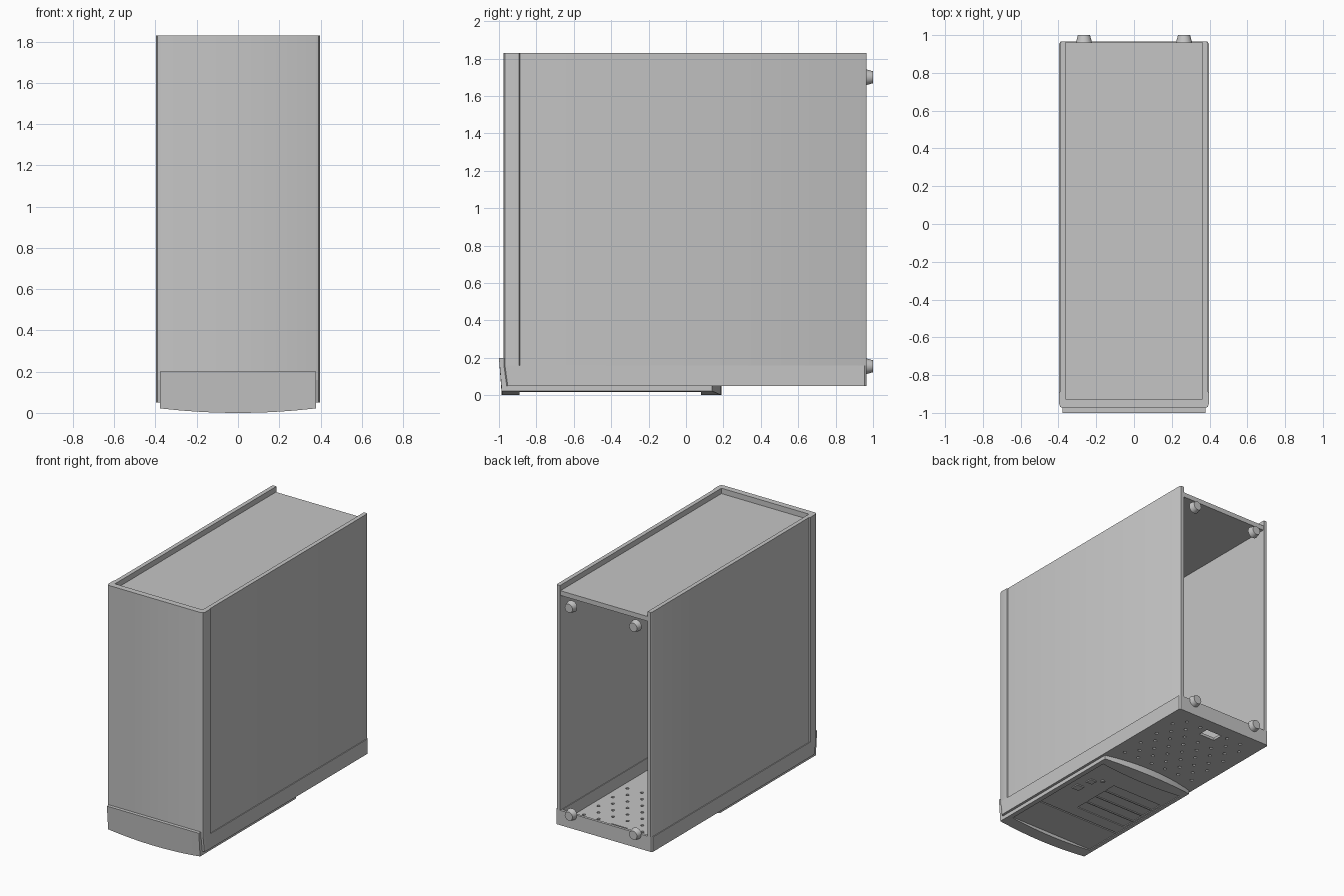
import bpy, bmesh, math
from mathutils import Matrix, Vector

old = bpy.data.objects.get("Cube")
if old:
    bpy.data.objects.remove(old, do_unlink=True)

grey = bpy.data.materials.new("case_grey")
grey.use_nodes = True
grey.diffuse_color = (0.56, 0.56, 0.56, 1)
grey.node_tree.nodes["Principled BSDF"].inputs["Base Color"].default_value = grey.diffuse_color


def finish(name, bm):
    bmesh.ops.recalc_face_normals(bm, faces=bm.faces)
    mesh = bpy.data.meshes.new(name)
    bm.to_mesh(mesh)
    bm.free()
    mesh.materials.append(grey)
    obj = bpy.data.objects.new(name, mesh)
    bpy.context.collection.objects.link(obj)
    return obj


def loft(name, sections):
    """Closed solid through matching rings of points."""
    bm = bmesh.new()
    rings = [[bm.verts.new(p) for p in s] for s in sections]
    n = len(rings[0])
    for a, b in zip(rings, rings[1:]):
        for i in range(n):
            j = (i + 1) % n
            bm.faces.new((a[i], a[j], b[j], b[i]))
    bm.faces.new(rings[0])
    bm.faces.new(rings[-1])
    return finish(name, bm)


def add_box(bm, x, y, z):
    size = Matrix.Diagonal((x[1] - x[0], y[1] - y[0], z[1] - z[0], 1))
    mid = Vector((sum(x) / 2, sum(y) / 2, sum(z) / 2))
    bmesh.ops.create_cube(bm, size=1, matrix=Matrix.Translation(mid) @ size)


def box(name, x, y, z):
    bm = bmesh.new()
    add_box(bm, x, y, z)
    return finish(name, bm)


def cut(obj, bm):
    """Subtract the closed pieces in bm from obj."""
    cutter = finish("cutter", bm)
    cutter.hide_render = True
    mod = obj.modifiers.new("cut", "BOOLEAN")
    mod.operation, mod.solver, mod.object = "DIFFERENCE", "EXACT", cutter
    bpy.context.view_layer.objects.active = obj
    bpy.ops.object.modifier_apply(modifier=mod.name)
    bpy.data.objects.remove(cutter, do_unlink=True)


def smooth(obj):
    bpy.ops.object.select_all(action="DESELECT")
    obj.select_set(True)
    bpy.context.view_layer.objects.active = obj
    bpy.ops.object.shade_smooth_by_angle(angle=math.radians(32))


def mirrored(half):
    return half + [(-x, y) for x, y in reversed(half)]


# Wrap-around shell, open at the back, with side panels set in slightly
half = [(0.375, -0.975), (0.391, -0.968), (0.397, -0.95), (0.397, -0.892),
        (0.391, -0.888), (0.391, 0.955), (0.385, 0.965), (0.36, 0.965), (0.36, -0.93)]
plan = mirrored(half)
shell = loft("shell", [[(x, y, z) for x, y in plan] for z in (0.16, 1.83)])

# Recessed lid between the shell rims
box("recessed_lid", (-0.36, 0.36), (-0.93, 0.96), (1.755, 1.79))

# Base tray: raked front, hollow inside
rim = mirrored([(0.375, -0.975), (0.391, -0.968), (0.397, -0.95), (0.397, 0.955), (0.388, 0.965)])
low = [(x, y + 0.015 if y < 0 else y, 0.05) for x, y in rim]
tray = loft("base_tray", [low, [(x, y, 0.16) for x, y in rim]])
bm = bmesh.new()
add_box(bm, (-0.355, 0.355), (-0.93, 0.945), (0.07, 0.3))
cut(tray, bm)

# Staggered vent holes and a rectangular slot through the tray
bm = bmesh.new()
add_box(bm, (-0.065, 0.065), (0.78, 0.86), (0.03, 0.09))
for row in range(8):
    y = 0.26 + row * 0.085
    for col in range(6 - row % 2):
        x = -0.3 + col * 0.12 + (row % 2) * 0.06
        if abs(x) < 0.1 and abs(y - 0.82) < 0.07:
            continue
        bmesh.ops.create_cone(bm, cap_ends=True, segments=8, radius1=0.012, radius2=0.012,
                              depth=0.06, matrix=Matrix.Translation((x, y, 0.06)))
cut(tray, bm)

# Bulged bezel under the tray, with a bowed rear end
steps = [i / 8 for i in range(-8, 9)]
sections, skirt = [], []
for t in steps:
    x, zb, ye = 0.378 * t, 0.022 * t * t, 0.19 - 0.05 * t * t
    sections.append([(x, -0.982, zb), (x, ye, zb), (x, ye, 0.06), (x, -0.96, 0.06)])
    skirt.append([(x, -0.985, zb), (x, -1.0, 0.2), (x, -0.97, 0.2), (x, -0.955, zb)])
bezel = loft("bezel", sections)
smooth(loft("front_skirt", skirt))

# Sunken bezel panel, then drive bays and a dividing groove
bm = bmesh.new()
add_box(bm, (-0.345, 0.345), (-0.89, 0.08), (-0.05, 0.024))
cut(bezel, bm)
bm = bmesh.new()
for i in range(4):
    add_box(bm, (-0.33, 0.09), (-0.5 + i * 0.1, -0.41 + i * 0.1), (0.0, 0.03))
add_box(bm, (-0.34, 0.34), (-0.605, -0.595), (0.0, 0.034))
cut(bezel, bm)
smooth(bezel)

# Buttons on the bezel panel
for name, x, y, s in (("power_button", 0.27, -0.28, 0.03), ("reset_button", 0.25, -0.16, 0.025)):
    box(name, (x - s, x + s), (y - s, y + s), (0.016, 0.026))
bm = bmesh.new()
bmesh.ops.create_cone(bm, cap_ends=True, segments=12, radius1=0.015, radius2=0.015,
                      depth=0.01, matrix=Matrix.Translation((0.19, -0.11, 0.021)))
finish("indicator_light", bm)

# Four tapered feet on the open end
for side in (-1, 1):
    for level, z in (("lower", 0.155), ("upper", 1.7)):
        bm = bmesh.new()
        place = Matrix.Translation((side * 0.265, 0.98, z)) @ Matrix.Rotation(-math.pi / 2, 4, "X")
        bmesh.ops.create_cone(bm, cap_ends=True, segments=20, radius1=0.043, radius2=0.032,
                              depth=0.04, matrix=place)
        smooth(finish(level + ("_left" if side > 0 else "_right") + "_foot", bm))
smooth(shell)
